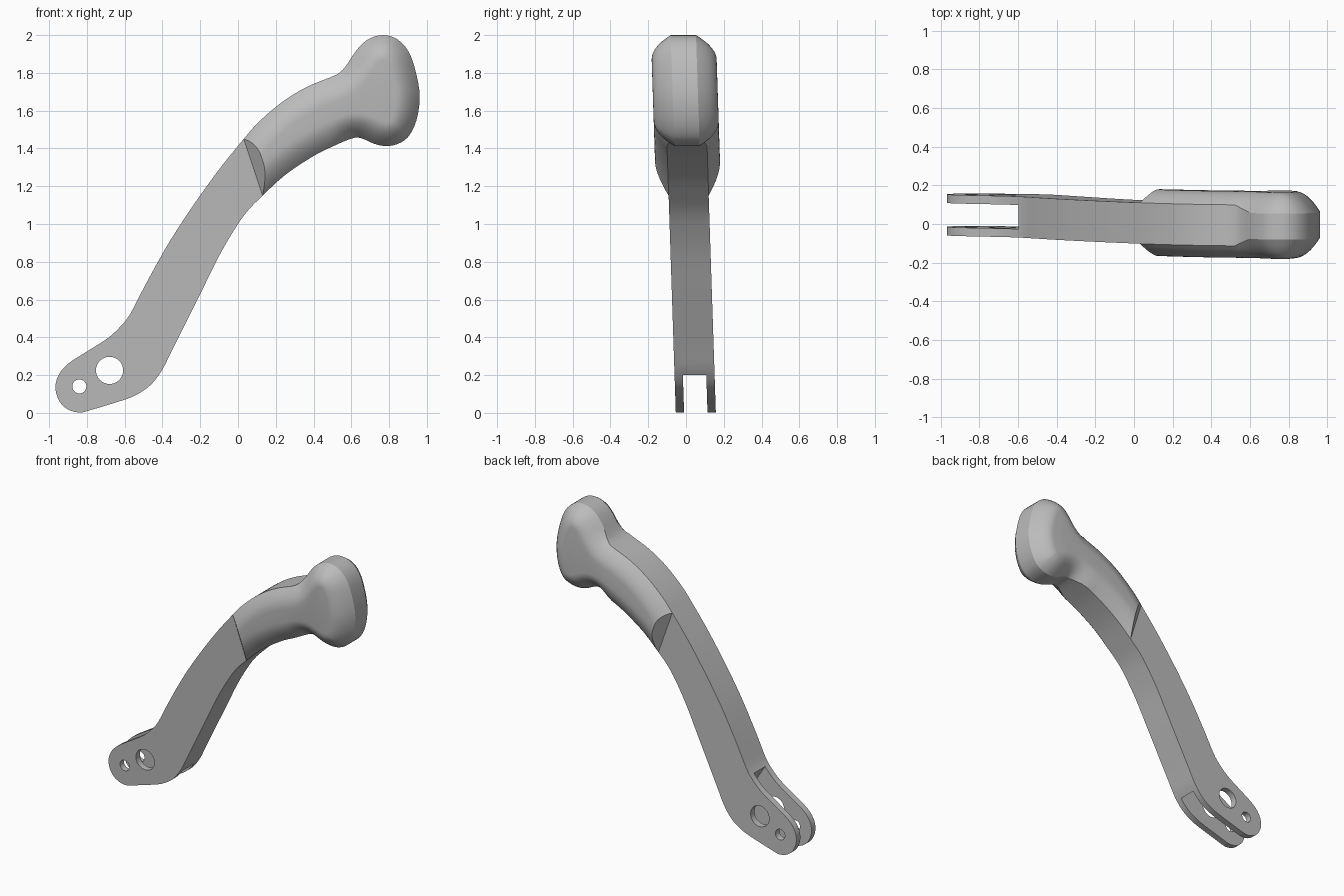
import bpy, bmesh, math
from mathutils import Vector

if "Cube" in bpy.data.objects:
    bpy.data.objects.remove(bpy.data.objects["Cube"])

grey = bpy.data.materials.new("plain_grey")
grey.use_nodes = True
grey.diffuse_color = (0.5, 0.5, 0.5, 1)
grey.node_tree.nodes["Principled BSDF"].inputs["Base Color"].default_value = (0.5, 0.5, 0.5, 1)

HALF, HEAD_HALF, PAD_HALF, INSET = 0.106, 0.067, 0.172, 0.13
CUT_TOP, CUT_LOW = Vector((0.03, 0, 1.45)), Vector((0.13, 0, 1.15))


def smooth_path(points, steps=3):
    """Catmull-Rom curve through (x, z) points, open at the ends."""
    p = [Vector((x, 0, z)) for x, z in points]
    p = [p[0]] + p + [p[-1]]
    out = []
    for a, b, c, d in zip(p, p[1:], p[2:], p[3:]):
        for i in range(steps):
            t = i / steps
            out.append(0.5 * (2 * b + (c - a) * t + (2 * a - 5 * b + 4 * c - d) * t * t
                              + (3 * b - a - 3 * c + d) * t ** 3))
    return out + [p[-1]]


def to_object(name, bm):
    bmesh.ops.recalc_face_normals(bm, faces=bm.faces)
    mesh = bpy.data.meshes.new(name)
    bm.to_mesh(mesh)
    bm.free()
    obj = bpy.data.objects.new(name, mesh)
    bpy.context.collection.objects.link(obj)
    mesh.materials.append(grey)
    return obj


def prism(name, outline, half):
    bm = bmesh.new()
    face = bm.faces.new([bm.verts.new((v.x, -half, v.z)) for v in outline])
    side = bmesh.ops.extrude_face_region(bm, geom=[face])["geom"]
    bmesh.ops.translate(bm, vec=(0, 2 * half, 0),
                        verts=[g for g in side if isinstance(g, bmesh.types.BMVert)])
    return to_object(name, bm)


def select(obj):
    bpy.ops.object.select_all(action="DESELECT")
    obj.select_set(True)
    bpy.context.view_layer.objects.active = obj


def subtract(obj, cutter):
    cutter.hide_render = True
    select(obj)
    mod = obj.modifiers.new("cut", "BOOLEAN")
    mod.operation, mod.solver, mod.object = "DIFFERENCE", "EXACT", cutter
    bpy.ops.object.modifier_apply(modifier=mod.name)
    bpy.data.objects.remove(cutter)


def finish(obj, angle):
    # The whole lever leans slightly sideways
    for v in obj.data.vertices:
        v.co.y += 0.052 - 0.033 * v.co.z
    select(obj)
    bpy.ops.object.shade_smooth_by_angle(angle=math.radians(angle))


# Lever arm with rounded fork end
upper = [(0.03, 1.45), (-0.08, 1.315), (-0.18, 1.18), (-0.29, 1.02), (-0.39, 0.86), (-0.5, 0.66),
         (-0.57, 0.525), (-0.62, 0.46), (-0.69, 0.395), (-0.8, 0.325), (-0.9, 0.26)]
tip = [(-0.95, 0.2), (-0.967, 0.13), (-0.945, 0.06), (-0.9, 0.018), (-0.84, 0.002), (-0.78, 0.015)]
lower = [(-0.6, 0.07), (-0.53, 0.1), (-0.46, 0.15), (-0.4, 0.23), (-0.35, 0.33), (-0.26, 0.51),
         (-0.18, 0.67), (-0.09, 0.85), (0, 1.0), (0.06, 1.08), (0.13, 1.15)]
arm = prism("lever_arm", smooth_path(upper + tip + lower), HALF)

# Fork slot and the two pin holes
slot = [Vector((x, 0, z)) for x, z in ((-0.66, 0.587), (-0.36, 0.103), (-0.5, -0.2), (-1.2, -0.2), (-1.2, 0.587))]
subtract(arm, prism("slot_cutter", slot, 0.062))
for x, z, r in ((-0.84, 0.14, 0.037), (-0.68, 0.225, 0.072)):
    ring = [Vector((x + r * math.cos(a * math.tau / 32), 0, z + r * math.sin(a * math.tau / 32)))
            for a in range(32)]
    subtract(arm, prism("hole_cutter", ring, 0.3))
finish(arm, 30)

# Padded grip: outline rings that swell outward as they step inward
grip_top = [(-0.18, 1.18), (-0.08, 1.315), (0.03, 1.45), (0.1, 1.53), (0.2, 1.62), (0.3, 1.69),
            (0.4, 1.742), (0.52, 1.79)]
head = [(0.57, 1.835), (0.62, 1.91), (0.68, 1.972), (0.76, 2.0), (0.84, 1.98), (0.905, 1.91),
        (0.945, 1.79), (0.962, 1.67), (0.945, 1.55), (0.9, 1.46), (0.84, 1.422), (0.78, 1.413),
        (0.72, 1.425), (0.65, 1.455)]
grip_low = [(0.6, 1.452), (0.5, 1.41), (0.4, 1.36), (0.25, 1.26), (0.13, 1.15), (0.06, 1.08),
            (0, 1.0), (-0.09, 0.85)]
outline = smooth_path(grip_top + head + grip_low)
count = len(outline)
normals = []
for i, p in enumerate(outline):
    along = (outline[(i + 1) % count] - outline[i - 1]).normalized()
    normals.append(Vector((along.z, 0, -along.x)))      # points inward


def strip_half(x):
    t = min(max((x - 0.52) / 0.08, 0), 1)
    return HALF + (HEAD_HALF - HALF) * t


bm = bmesh.new()
rings = [[bm.verts.new(p) for p in outline]]
LAYERS = 8
for k in range(LAYERS + 1):
    u = k / LAYERS
    ring = []
    for p, n in zip(outline, normals):
        s = strip_half(p.x)
        co = p + n * INSET * u
        co.y = s + (PAD_HALF - s) * (1 - (1 - u) ** 2)
        ring.append(bm.verts.new(co))
    rings.append(ring)
for a, b in zip(rings, rings[1:]):
    for i in range(count):
        j = (i + 1) % count
        bm.faces.new((a[i], a[j], b[j], b[i]))
bm.faces.new(rings[-1])

# Trim the lower end square, then with a leaning plane, and close the slope
line = (CUT_LOW - CUT_TOP).normalized()
across = Vector((-line.z, 0, line.x))
hinge = CUT_TOP + Vector((0, HALF, 0))
for plane in (across, across - Vector((0, 0.9, 0))):
    cut = bmesh.ops.bisect_plane(bm, geom=bm.verts[:] + bm.edges[:] + bm.faces[:], dist=1e-5,
                                 plane_co=hinge, plane_no=plane, clear_inner=True)
slope = [g for g in cut["geom_cut"] if isinstance(g, bmesh.types.BMVert) and g.co.y > HALF - 1e-4]
bm.faces.new(sorted(slope, key=lambda v: v.co.dot(line)))
bmesh.ops.remove_doubles(bm, verts=bm.verts, dist=1e-4)

# Mirror to the other side
copy = bmesh.ops.duplicate(bm, geom=bm.verts[:] + bm.edges[:] + bm.faces[:])["geom"]
bmesh.ops.scale(bm, vec=(1, -1, 1), verts=[g for g in copy if isinstance(g, bmesh.types.BMVert)])
bmesh.ops.reverse_faces(bm, faces=[g for g in copy if isinstance(g, bmesh.types.BMFace)])
bmesh.ops.remove_doubles(bm, verts=bm.verts, dist=1e-4)
finish(to_object("grip", bm), 24)
